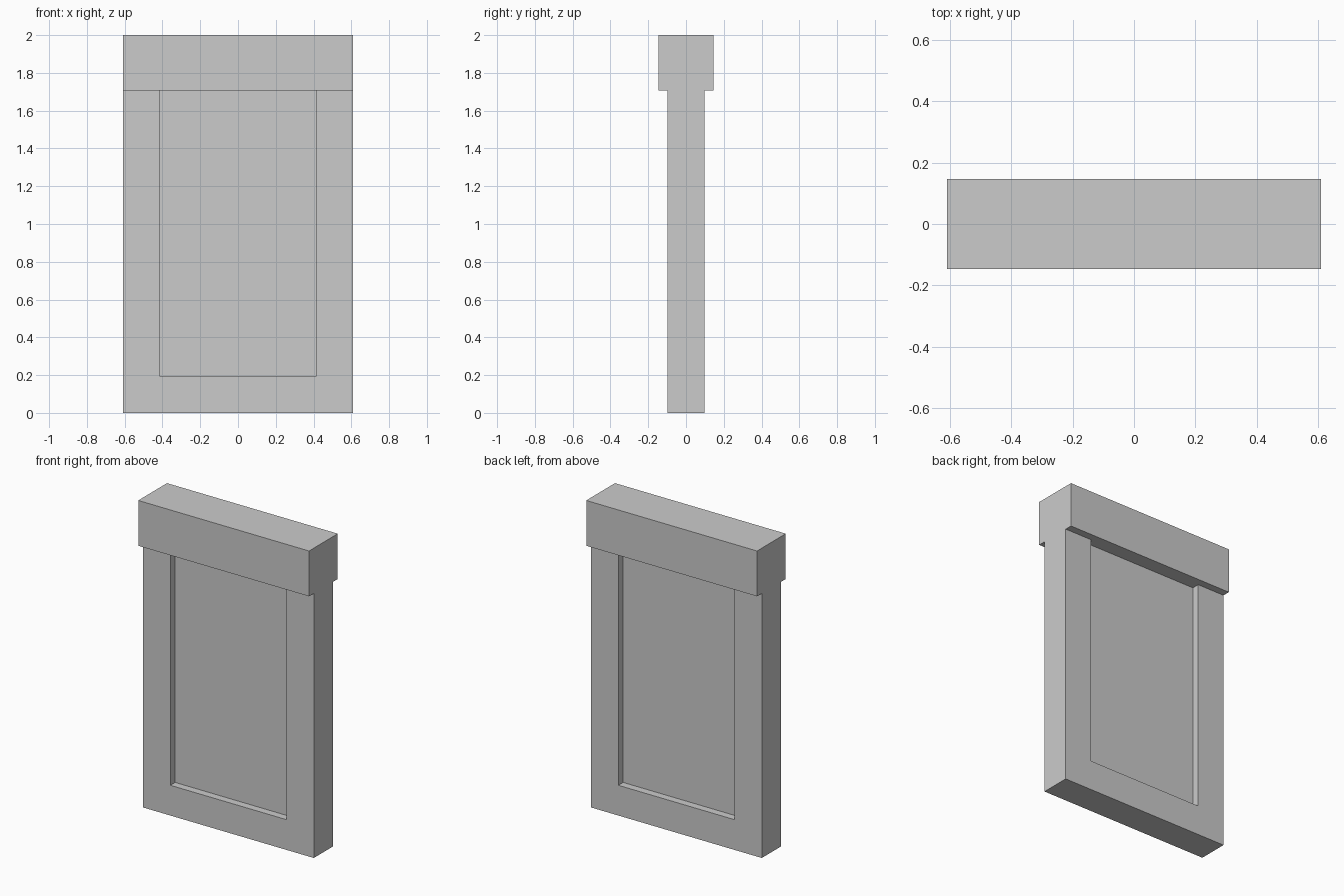
import bpy

if "Cube" in bpy.data.objects:
    bpy.data.objects.remove(bpy.data.objects["Cube"])

U = 2 / 41  # the model sits on a regular grid of this step


def box(name, x, y, z):
    """Box from (min, max) ranges given in grid steps."""
    lo, hi = zip(x, y, z)
    bpy.ops.mesh.primitive_cube_add(size=1, location=[(a + b) / 2 * U for a, b in zip(lo, hi)])
    ob = bpy.context.object
    ob.name = name
    ob.scale = [(b - a) * U for a, b in zip(lo, hi)]
    bpy.ops.object.transform_apply(location=False, rotation=False, scale=True)
    return ob


# Thick header beam across the top
box("header", (-12.5, 12.5), (-3, 3), (35, 41))

# Frame as one U-shaped profile, extruded through its thickness
profile = [(-12.5, 0), (12.5, 0), (12.5, 35), (8.5, 35),
           (8.5, 4), (-8.5, 4), (-8.5, 35), (-12.5, 35)]
n = len(profile)
verts = [(x * U, y * U, z * U) for y in (-2, 2) for x, z in profile]
faces = [tuple(range(n)), tuple(reversed(range(n, 2 * n)))]
faces += [(i, i + n, (i + 1) % n + n, (i + 1) % n) for i in range(n)]
mesh = bpy.data.meshes.new("frame")
mesh.from_pydata(verts, [], faces)
frame = bpy.data.objects.new("frame", mesh)
bpy.context.collection.objects.link(frame)

# Inset panel, recessed on both sides
box("panel", (-8.5, 8.5), (-1, 1), (4, 35))
